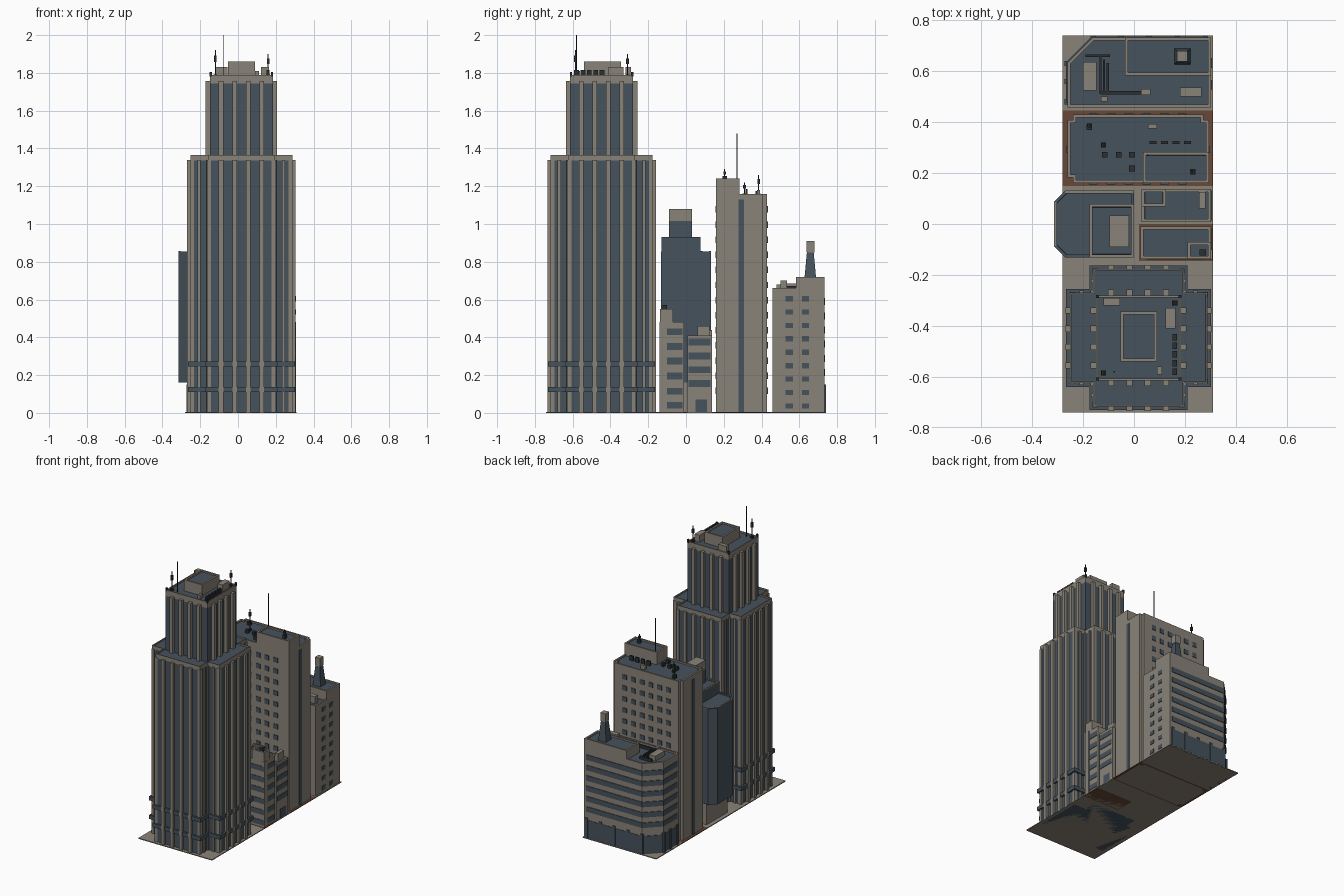
import bpy, bmesh, math
from mathutils import Vector, Matrix

def mat(name, rgb):
    m = bpy.data.materials.new(name)
    m.diffuse_color = (*rgb, 1)
    return m

MATS = [mat("stone", (0.255, 0.228, 0.19)), mat("blue_glass", (0.062, 0.085, 0.108)),
        mat("brown_paving", (0.14, 0.065, 0.04)), mat("dark_metal", (0.025, 0.028, 0.032))]
STONE, GLASS, BROWN, METAL = range(4)
bm = bmesh.new()

def finish(name):
    """Turn the collected geometry into one named object."""
    global bm
    bmesh.ops.recalc_face_normals(bm, faces=bm.faces)
    me = bpy.data.meshes.new(name)
    bm.to_mesh(me)
    bm.free()
    for m in MATS:
        me.materials.append(m)
    bpy.context.collection.objects.link(bpy.data.objects.new(name, me))
    bm = bmesh.new()

def prism(pts, z0, z1, m=STONE, roof=None, rim=0.012, drop=0.01, top=None):
    """Extruded outline; with roof set, the top becomes a parapet round a sunken roof."""
    lo = [bm.verts.new((x, y, z0)) for x, y in pts]
    hi = [bm.verts.new((x, y, z1)) for x, y in (top or pts)]
    n = len(pts)
    faces = [bm.faces.new((lo[i], lo[(i + 1) % n], hi[(i + 1) % n], hi[i])) for i in range(n)]
    cap = bm.faces.new(hi)
    faces += [cap, bm.faces.new(lo[::-1])]
    for f in faces:
        f.material_index = m
    if roof is not None:
        cap.normal_update()
        bmesh.ops.inset_region(bm, faces=[cap], thickness=rim, use_even_offset=True)
        cap.material_index = m
        bmesh.ops.inset_region(bm, faces=[cap], thickness=0.0005, depth=-drop)
        cap.material_index = roof

def rect(x0, x1, y0, y1):
    return [(x0, y0), (x1, y0), (x1, y1), (x0, y1)]

def box(x0, x1, y0, y1, z0, z1, m=STONE, roof=None):
    prism(rect(x0, x1, y0, y1), z0, z1, m, roof)

def cube(x, y, r, z0, z1, m=METAL):
    box(x - r, x + r, y - r, y + r, z0, z1, m)

def antenna(x, y, z0, z1, head=True):
    cube(x, y, 0.0025, z0, z1)
    if head:
        h = z1 - z0
        cube(x, y, 0.007, z0 + h * 0.55, z0 + h * 0.8)
        cube(x, y, 0.01, z0, z0 + 0.012)

# ground plots
box(-0.28, 0.31, -0.74, -0.145, 0, 0.006)
box(-0.28, 0.02, -0.145, 0.15, 0, 0.006)
box(0.02, 0.31, 0, 0.15, 0, 0.006)
box(-0.28, 0.31, 0.445, 0.74, 0, 0.006)
finish("stone_plots")
box(0.02, 0.31, -0.145, 0, 0, 0.006, BROWN)
box(-0.28, 0.31, 0.15, 0.445, 0, 0.006, BROWN)
finish("brown_plots")

# stepped tower
CX, CY = 0.018, -0.447

def side(k, a0, a1, d0, d1, z0, z1, m=STONE):
    """Box on side k of the tower: a runs along the face, d outward."""
    r = Matrix.Rotation(k * math.pi / 2, 2)
    p, q = r @ Vector((a0, -d1)), r @ Vector((a1, -d0))
    xs, ys = sorted((p.x, q.x)), sorted((p.y, q.y))
    box(CX + xs[0], CX + xs[1], CY + ys[0], CY + ys[1], z0, z1, m)

def cross(long, short):
    pts = []
    for k in range(4):
        r = Matrix.Rotation(k * math.pi / 2, 2)
        for p in ((-short, -short), (-short, -long), (short, -long)):
            v = r @ Vector(p)
            pts.append((CX + v.x, CY + v.y))
    return pts

prism(cross(0.27, 0.178), 0, 1.335, GLASS)
prism(cross(0.27, 0.178), 1.335, 1.365, STONE, GLASS, 0.006)
finish("tower_lower_body")
for z in (0.11, 0.245):
    prism(cross(0.284, 0.192), z, z + 0.028, GLASS)
finish("tower_glass_bands")
up = rect(CX - 0.167, CX + 0.167, CY - 0.167, CY + 0.167)
prism(up, 1.33, 1.745, GLASS)
prism(up, 1.745, 1.79, STONE, GLASS, 0.008)
finish("tower_upper_body")
for k in range(4):
    for a in (-0.108, -0.036, 0.036, 0.108):
        side(k, a - 0.012, a + 0.012, 0.26, 0.287, 0, 1.34)
        side(k, a - 0.012, a + 0.012, 0.16, 0.189, 1.34, 1.757)
    for s in (-1, 1):
        a, b = sorted((s * 0.160, s * 0.181))
        side(k, a, b, 0.25, 0.273, 0, 1.34)
        a, b = sorted((s * 0.17, s * 0.186))
        side(k, a, b, 0.216, 0.232, 0, 1.34)
        a, b = sorted((s * 0.17, s * 0.188))
        side(k, a, b, 0.17, 0.188, 0, 1.34)
finish("tower_piers")
box(-0.053, 0.09, -0.54, -0.343, 1.78, 1.86, STONE, GLASS)
box(-0.12, -0.055, -0.32, -0.29, 1.78, 1.83)
box(0.123, 0.163, -0.41, -0.33, 1.78, 1.83)
box(0.09, 0.11, -0.59, -0.56, 1.78, 1.81)
for i in range(5):
    y = -0.58 + i * 0.034
    box(0.152, 0.168, y - 0.013, y + 0.013, 1.78, 1.815, METAL)
finish("tower_roof_units")
antenna(-0.12, -0.585, 1.78, 1.92)
antenna(-0.078, -0.58, 1.78, 2.0, False)
antenna(0.16, -0.31, 1.78, 1.9)
for sx in (-1, 1):
    for sy in (-1, 1):
        cube(CX + sx * 0.162, CY + sy * 0.162, 0.006, 1.78, 1.805)
finish("tower_antennas")

# overhanging glass building
c = 0.045
prism([(-0.315 + c, -0.132), (0.0, -0.132), (0.0, 0.132), (-0.315 + c, 0.132),
       (-0.315, 0.132 - c), (-0.315, -0.132 + c)], 0.16, 0.855, GLASS, GLASS)
finish("glass_building_body")
box(-0.25, 0.0, -0.12, 0.12, 0, 0.16)
finish("glass_building_base")
box(-0.175, 0.0, -0.131, 0.078, 0.84, 0.93, GLASS, GLASS)
# stone coping strips on both roofs
for x0, x1, y0, y1, z in ((-0.175, -0.165, -0.13, 0.078, 0.925), (-0.175, 0, 0.068, 0.078, 0.925),
                          (-0.27, 0, 0.122, 0.132, 0.85), (-0.315, -0.305, -0.087, 0.087, 0.85),
                          (-0.01, 0, -0.13, 0.078, 0.925), (-0.175, 0, -0.131, -0.121, 0.925)):
    box(x0, x1, y0, y1, z, z + 0.007)
box(-0.096, -0.02, -0.09, 0.033, 0.92, 1.015, GLASS)
box(-0.096, -0.02, -0.09, 0.033, 1.015, 1.08)
finish("glass_building_penthouse")

# two small banded blocks
box(0.025, 0.303, -0.137, -0.01, 0, 0.48, STONE, GLASS)
box(0.21, 0.303, -0.137, -0.07, 0.46, 0.55, STONE, GLASS)
cube(0.27, -0.112, 0.012, 0.53, 0.57)
finish("front_block_body")
for z in (0.022, 0.097, 0.177, 0.257, 0.333, 0.412):
    box(0.05, 0.306, -0.14, -0.018, z, z + 0.036, GLASS)
box(0.28, 0.308, -0.139, -0.1, 0, 0.48)
finish("front_block_windows")
box(0.03, 0.303, 0.008, 0.137, 0, 0.41, STONE, GLASS)
box(0.03, 0.125, 0.068, 0.137, 0.39, 0.44, STONE, GLASS)
box(0.255, 0.28, 0.06, 0.125, 0.39, 0.46)
finish("rear_block_body")
for z in (0.137, 0.21, 0.283, 0.357):
    box(0.06, 0.306, 0.014, 0.131, z, z + 0.036, GLASS)
box(0.2, 0.306, 0.05, 0.11, 0.006, 0.07, GLASS)
finish("rear_block_windows")

# tall slab with notched corners
X0, X1, Y0, Y1, N = -0.262, 0.295, 0.16, 0.43, 0.022
prism([(X0 + N, Y0), (X1, Y0), (X1, Y1 - N), (X1 - N, Y1 - N), (X1 - N, Y1), (X0 + N, Y1),
       (X0 + N, Y1 - N), (X0, Y1 - N), (X0, Y0 + N), (X0 + N, Y0 + N)], 0, 1.16, STONE, GLASS)
box(0.035, X1, Y0, 0.282, 1.14, 1.24, STONE, GLASS)
finish("slab_body")
for i in range(6):
    x = -0.16 + i * 0.07
    for j in range(13):
        z = 0.1 + j * 0.08
        box(x - 0.017, x + 0.017, Y0 - 0.004, Y1 + 0.004, z, z + 0.034, GLASS)
box(X0 - 0.003, X1 + 0.003, 0.278, 0.306, 0.006, 1.13, GLASS)
finish("slab_windows")
for i in range(4):
    x = 0.075 + i * 0.045
    box(x - 0.014, x + 0.014, 0.315, 0.325, 1.14, 1.185, METAL)
for x, y in ((-0.115, 0.272), (-0.06, 0.272), (-0.008, 0.272), (-0.008, 0.218)):
    cube(x, y, 0.011, 1.14, 1.175)
box(0.055, 0.09, 0.375, 0.392, 1.14, 1.18)
cube(0.23, 0.205, 0.011, 1.22, 1.255)
cube(-0.175, 0.38, 0.011, 1.14, 1.175)
finish("slab_roof_units")
antenna(0.054, 0.27, 1.22, 1.48, False)
antenna(0.23, 0.205, 1.23, 1.29)
antenna(-0.175, 0.385, 1.15, 1.26)
antenna(-0.12, 0.31, 1.15, 1.22)
finish("slab_antennas")

# chamfered office block
def office(x0, x1, y0, y1, c):
    return [(x0, y0), (x1, y0), (x1, y1), (x0 + c, y1), (x0, y1 - c)]

prism(office(-0.262, 0.302, 0.457, 0.733, 0.1), 0, 0.66, STONE, GLASS)
box(-0.035, 0.302, 0.582, 0.733, 0.64, 0.72, STONE, GLASS)
finish("office_body")
for z in [0.195 + i * 0.075 for i in range(6)]:
    prism(office(-0.266, 0.285, 0.475, 0.737, 0.1015), z, z + 0.037, GLASS)
prism(office(-0.265, 0.29, 0.47, 0.736, 0.101), 0.01, 0.135, GLASS)
for y in (0.547, 0.632):
    for j in range(9):
        z = 0.023 + j * 0.071
        box(0.29, 0.306, y - 0.019, y + 0.019, z, z + 0.028, GLASS)
finish("office_windows")
for x in (-0.16, -0.05, 0.06, 0.17, 0.28):
    box(x - 0.01, x + 0.01, 0.72, 0.74, 0, 0.15, GLASS)
for y in (0.48, 0.56, 0.63):
    box(-0.272, -0.25, y - 0.01, y + 0.01, 0, 0.15, GLASS)
finish("office_ground_pillars")
box(-0.2, -0.147, 0.525, 0.635, 0.64, 0.685)
box(0.18, 0.265, 0.5, 0.535, 0.64, 0.7)
box(0.028, 0.065, 0.507, 0.53, 0.64, 0.68)
box(-0.13, -0.105, 0.48, 0.5, 0.64, 0.68)
finish("office_roof_units")
for i in range(3):
    d = i * 0.014
    box(-0.135 + d, -0.127 + d, 0.51, 0.66 - d, 0.65, 0.672, METAL)
box(-0.19, -0.095, 0.655, 0.665, 0.65, 0.672, METAL)
box(-0.13, 0.028, 0.508, 0.522, 0.65, 0.672, METAL)
finish("office_ducts")

# water tank on a tapered stand
TX, TY = 0.19, 0.658

def square(r):
    return rect(TX - r, TX + r, TY - r, TY + r)
prism(square(0.032), 0.7, 0.85, GLASS, top=square(0.018))
finish("tank_stand")
prism(square(0.021), 0.85, 0.91, STONE)
finish("water_tank")
